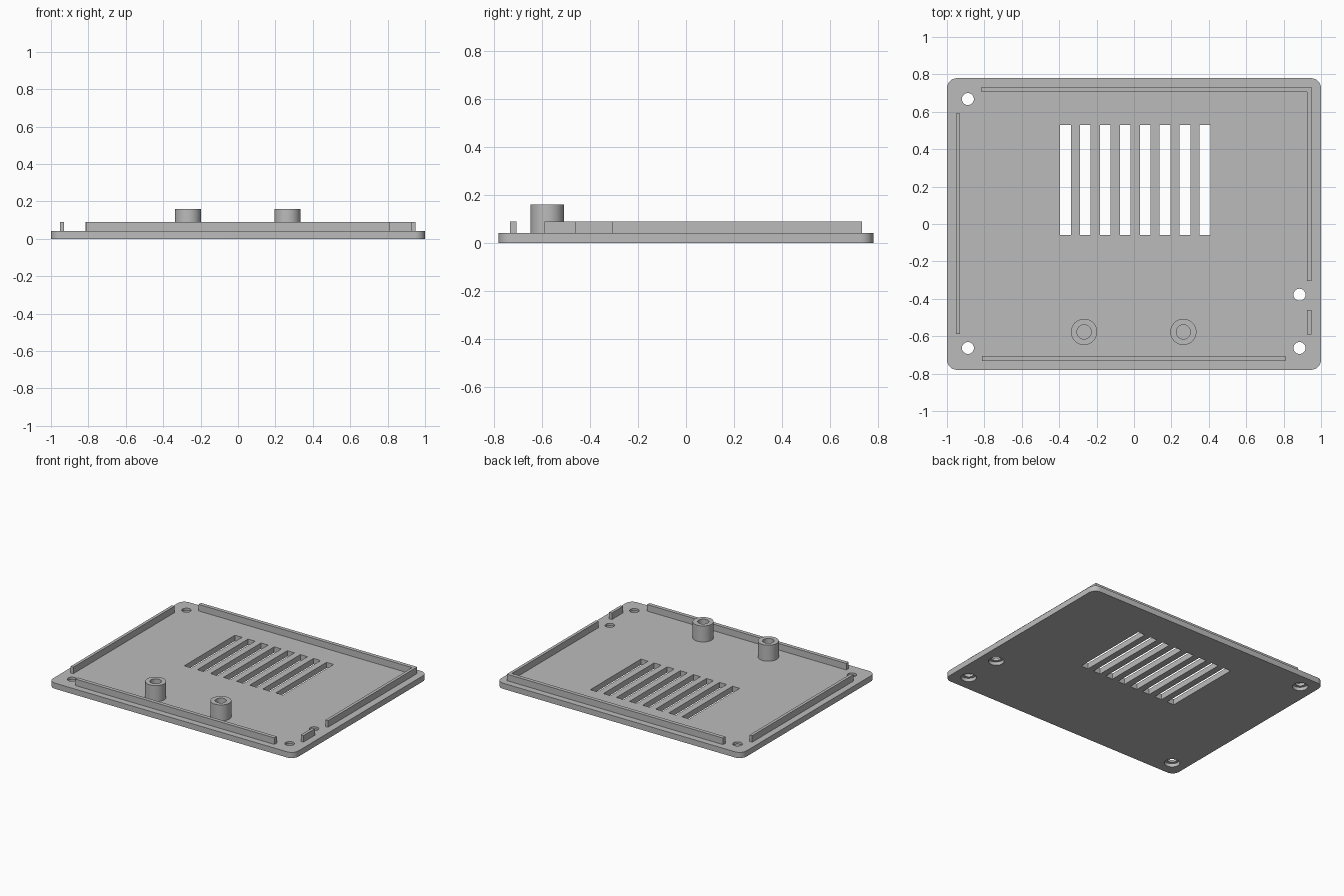
import bpy, bmesh, math
from mathutils import Matrix

cube = bpy.data.objects.get("Cube")
if cube:
    bpy.data.objects.remove(cube, do_unlink=True)

GREY = 0.5
PLATE_TOP, LIP_TOP, POST_TOP = 0.042, 0.09, 0.16

grey = bpy.data.materials.new("grey plastic")
grey.use_nodes = True
grey.diffuse_color = (GREY, GREY, GREY, 1)
grey.node_tree.nodes["Principled BSDF"].inputs["Base Color"].default_value = (GREY, GREY, GREY, 1)


def add_box(bm, x0, x1, y0, y1, z0, z1):
    centre = Matrix.Translation(((x0 + x1) / 2, (y0 + y1) / 2, (z0 + z1) / 2))
    size = Matrix.Diagonal((x1 - x0, y1 - y0, z1 - z0, 1))
    return bmesh.ops.create_cube(bm, size=1, matrix=centre @ size)["verts"]


def add_cylinder(bm, x, y, radius, z0, z1):
    bmesh.ops.create_cone(bm, cap_ends=True, segments=48, radius1=radius, radius2=radius,
                          depth=z1 - z0, matrix=Matrix.Translation((x, y, (z0 + z1) / 2)))


def finish(name, bm):
    mesh = bpy.data.meshes.new(name)
    bm.to_mesh(mesh)
    bm.free()
    mesh.materials.append(grey)
    obj = bpy.data.objects.new(name, mesh)
    bpy.context.collection.objects.link(obj)
    return obj


def activate(obj):
    bpy.ops.object.select_all(action="DESELECT")
    obj.select_set(True)
    bpy.context.view_layer.objects.active = obj


def cut(obj, bm):
    cutter = finish("cutter", bm)
    cutter.hide_render = True
    mod = obj.modifiers.new("cut", "BOOLEAN")
    mod.operation, mod.solver, mod.object = "DIFFERENCE", "EXACT", cutter
    activate(obj)
    bpy.ops.object.modifier_apply(modifier=mod.name)
    bpy.data.objects.remove(cutter, do_unlink=True)


def smooth(obj):
    activate(obj)
    bpy.ops.object.shade_smooth_by_angle(angle=math.radians(30))


# Base plate with rounded corners
bm = bmesh.new()
add_box(bm, -1, 1, -0.78, 0.78, 0, PLATE_TOP)
corners = [e for e in bm.edges if abs(e.verts[0].co.z - e.verts[1].co.z) > 0.01]
bmesh.ops.bevel(bm, geom=corners, offset=0.055, segments=8, profile=0.5, affect="EDGES")
plate = finish("base_plate", bm)

# Ventilation slots
bm = bmesh.new()
for i in range(8):
    x = -0.367 + i * 0.1067
    add_box(bm, x - 0.029, x + 0.029, -0.06, 0.53, -0.1, 0.1)
cut(plate, bm)

# Screw holes, counterbored from below
screws = [(-0.888, 0.668), (-0.888, -0.663), (0.885, -0.663), (0.885, -0.378)]
for radius, top in ((0.032, 0.1), (0.052, 0.025)):
    bm = bmesh.new()
    for x, y in screws:
        add_cylinder(bm, x, y, radius, -0.1, top)
    cut(plate, bm)
smooth(plate)

# Locating lips around the rim
lips = {
    "back_lip": (-0.815, 0.948, 0.705, 0.733),
    "front_lip": (-0.813, 0.81, -0.733, -0.705),
    "right_lip": (-0.953, -0.931, -0.588, 0.59),
    "left_long_lip": (0.926, 0.948, -0.306, 0.705),
    "left_short_lip": (0.926, 0.948, -0.59, -0.46),
}
for name, bounds in lips.items():
    bm = bmesh.new()
    add_box(bm, *bounds, PLATE_TOP, LIP_TOP)
    finish(name, bm)

# Hollow screw posts
for name, x in (("right_post", -0.267), ("left_post", 0.264)):
    bm = bmesh.new()
    add_cylinder(bm, x, -0.577, 0.07, PLATE_TOP, POST_TOP)
    post = finish(name, bm)
    bm = bmesh.new()
    add_cylinder(bm, x, -0.577, 0.038, PLATE_TOP + 0.002, POST_TOP + 0.1)
    cut(post, bm)
    smooth(post)
